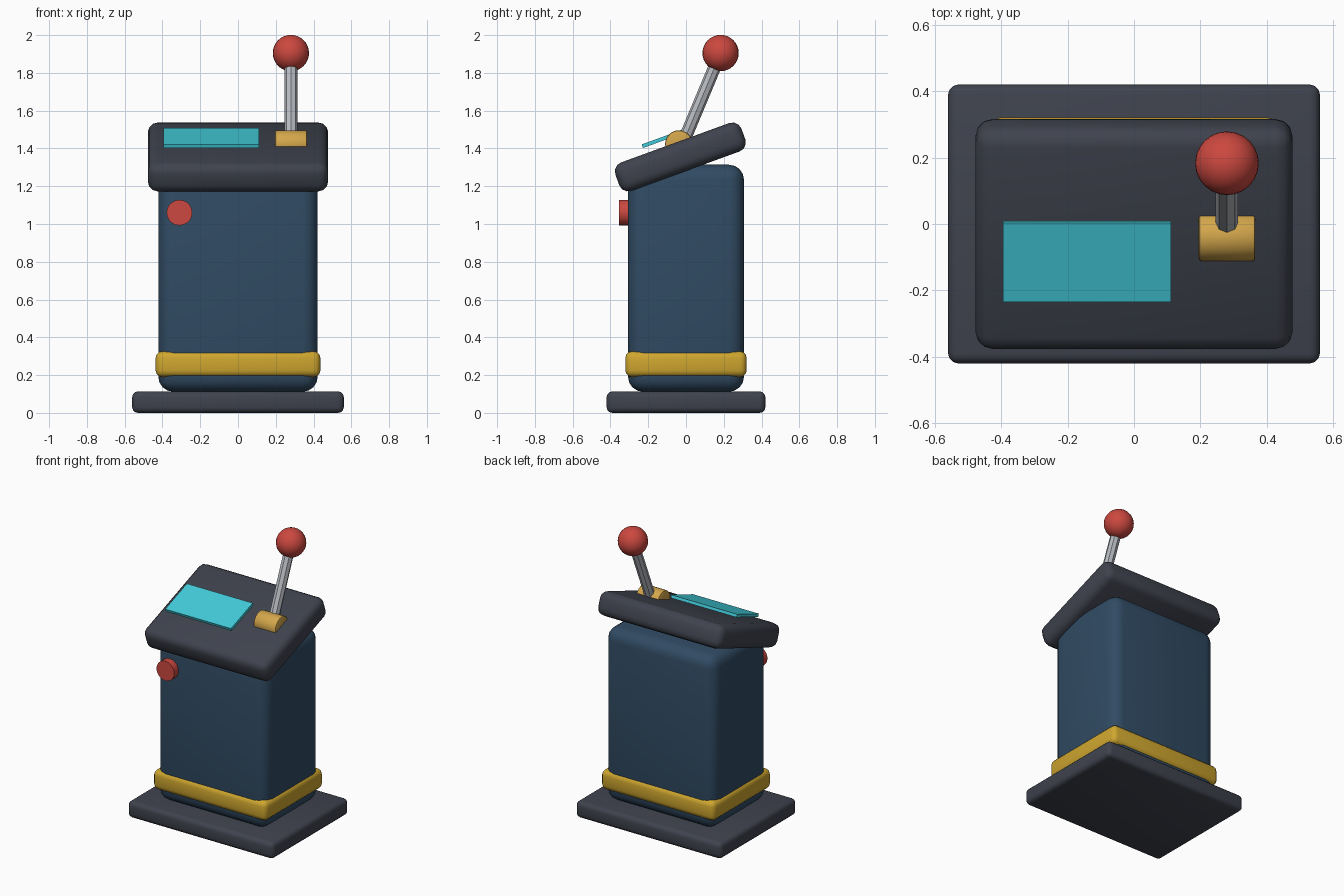
import bpy
from math import radians, pi
from mathutils import Vector

cube = bpy.data.objects.get("Cube")
if cube:
    bpy.data.objects.remove(cube, do_unlink=True)


def material(name, r, g, b):
    mat = bpy.data.materials.new(name)
    mat.use_nodes = True
    mat.diffuse_color = (r, g, b, 1)
    mat.node_tree.nodes["Principled BSDF"].inputs["Base Color"].default_value = (r, g, b, 1)
    return mat


charcoal = material("charcoal", 0.05, 0.056, 0.076)
navy = material("navy blue", 0.03, 0.07, 0.125)
yellow = material("band yellow", 0.62, 0.38, 0.028)
brass = material("brass", 0.65, 0.38, 0.07)
red = material("red", 0.6, 0.065, 0.05)
steel = material("steel", 0.48, 0.5, 0.54)
cyan = material("screen cyan", 0.055, 0.6, 0.7)


def finish(name, mat, bevel=0, segments=3, smooth=True):
    """Name and colour the active object, round its edges and shade it."""
    obj = bpy.context.object
    obj.name = name
    obj.data.materials.append(mat)
    if bevel:
        mod = obj.modifiers.new("rounding", "BEVEL")
        mod.width = bevel
        mod.segments = segments
        mod.limit_method = "ANGLE"
        mod.angle_limit = radians(40)
        bpy.ops.object.modifier_apply(modifier=mod.name)
    if smooth:
        bpy.ops.object.shade_smooth_by_angle(angle=radians(35))
    return obj


def box(name, mat, centre, size, tilt=0, bevel=0, segments=3):
    bpy.ops.mesh.primitive_cube_add(size=1, location=centre)
    obj = bpy.context.object
    obj.scale = size
    bpy.ops.object.transform_apply(location=False, rotation=False, scale=True)
    obj.rotation_euler.x = tilt
    return finish(name, mat, bevel, segments)


def rod(name, mat, start, end, radius, sides, bevel=0, smooth=True):
    a, b = Vector(start), Vector(end)
    bpy.ops.mesh.primitive_cylinder_add(vertices=sides, radius=radius,
                                        depth=(b - a).length, location=(a + b) / 2)
    obj = bpy.context.object
    obj.rotation_mode = "QUATERNION"
    obj.rotation_quaternion = Vector((0, 0, 1)).rotation_difference(b - a)
    return finish(name, mat, bevel, 2, smooth)


TILT = radians(20)

# Pedestal
box("base_plate", charcoal, (0, 0, 0.057), (1.12, 0.84, 0.114), bevel=0.03)
box("body", navy, (0, 0, 0.713), (0.844, 0.614, 1.202), bevel=0.08, segments=4)
box("lower_band", yellow, (0, 0, 0.258), (0.872, 0.642, 0.136), bevel=0.035)

# Sloping console with raised screen
box("console_top", charcoal, (0, -0.03, 1.355), (0.954, 0.71, 0.16), TILT, 0.05)
box("screen", cyan, (-0.142, -0.1125, 1.455), (0.506, 0.253, 0.02), TILT)

# Lever
LEVER_X = 0.28
ball_centre = (LEVER_X, 0.183, 1.905)
rod("lever_pivot", brass, (LEVER_X - 0.085, -0.038, 1.423), (LEVER_X + 0.085, -0.038, 1.423),
    0.073, 24, bevel=0.008)
rod("lever_shaft", steel, (LEVER_X, -0.02, 1.42), ball_centre, 0.034, 8, smooth=False)
bpy.ops.mesh.primitive_uv_sphere_add(segments=24, ring_count=16, radius=0.096, location=ball_centre)
finish("lever_knob", red)

# Front button
rod("front_button", red, (-0.31, -0.28, 1.06), (-0.31, -0.355, 1.06), 0.068, 20)
